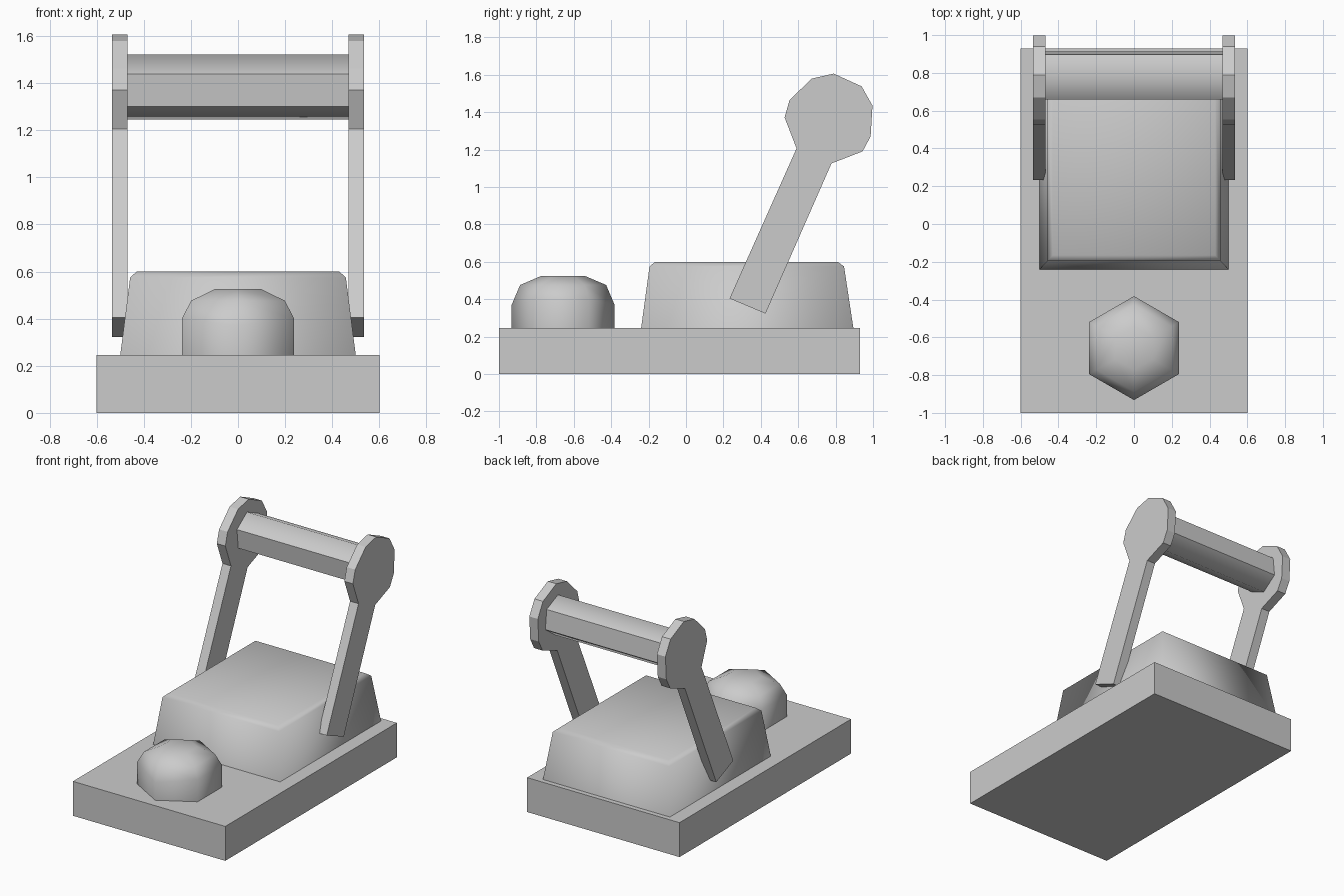
import bpy
import bmesh
from math import cos, sin, radians

if "Cube" in bpy.data.objects:
    bpy.data.objects.remove(bpy.data.objects["Cube"])


def finish(name, bm, smooth=False, keep_sharp=None):
    """Turn a bmesh into an object; keep_sharp picks the edges left hard."""
    bmesh.ops.recalc_face_normals(bm, faces=bm.faces)
    for f in bm.faces:
        f.smooth = smooth
    if keep_sharp:
        for e in bm.edges:
            e.smooth = not keep_sharp(e)
    mesh = bpy.data.meshes.new(name)
    bm.to_mesh(mesh)
    bm.free()
    obj = bpy.data.objects.new(name, mesh)
    bpy.context.collection.objects.link(obj)
    return obj


def loft(rings, cap_start=True):
    """Skin a list of point rings and cap the ends."""
    bm = bmesh.new()
    vs = [[bm.verts.new(p) for p in ring] for ring in rings]
    n = len(vs[0])
    for a, b in zip(vs, vs[1:]):
        for i in range(n):
            j = (i + 1) % n
            bm.faces.new((a[i], a[j], b[j], b[i]))
    bm.faces.new(vs[-1])
    if cap_start:
        bm.faces.new(vs[0][::-1])
    return bm


def rect(x, y0, y1, z):
    return [(-x, y0, z), (x, y0, z), (x, y1, z), (-x, y1, z)]


def along_x(profile, x0, x1):
    """Extrude a (y, z) profile between two x positions."""
    return loft([[(x, y, z) for y, z in profile] for x in (x0, x1)])


# Base slab
finish("base", loft([rect(0.6, -1.0, 0.93, 0), rect(0.6, -1.0, 0.93, 0.245)]))

# Tapered block with a chamfered top, open where it sits on the base
finish("housing", loft([rect(0.5, -0.24, 0.895, 0.245),
                        rect(0.458, -0.195, 0.845, 0.575),
                        rect(0.43, -0.165, 0.81, 0.6)], cap_start=False), smooth=True)

# Six-sided domed button, its front and back corners slightly lower
dome = []
for r, z, dip in ((0.275, 0.245, 0), (0.275, 0.40, 0.03), (0.23, 0.476, 0), (0.115, 0.525, 0)):
    dome.append([(r * sin(radians(60 * i)), -0.657 + r * cos(radians(60 * i)),
                  z - (dip if i % 3 == 0 else 0)) for i in range(6)])
finish("button", loft(dome, cap_start=False), smooth=True)

# Pair of lever arms with rounded heads
arm = [(0.233, 0.404), (0.425, 0.323), (0.778, 1.126), (0.944, 1.19),
       (0.987, 1.27), (0.997, 1.435), (0.939, 1.538), (0.789, 1.606),
       (0.671, 1.579), (0.553, 1.463), (0.527, 1.372), (0.591, 1.206)]
for side, name in ((-1, "left_arm"), (1, "right_arm")):
    finish(name, along_x(arm, side * 0.469, side * 0.536))

# Hexagonal grip bar; only its top and bottom edges are softened
bar = [(0.785 + 0.139 * cos(radians(a)), 1.383 + 0.139 * sin(radians(a)))
       for a in range(36, 396, 60)]
finish("grip_bar", along_x(bar, -0.47, 0.47), smooth=True,
       keep_sharp=lambda e: any(abs(v.co.z - 1.383) < 0.13 for v in e.verts)
       or e.calc_length() < 0.5)
